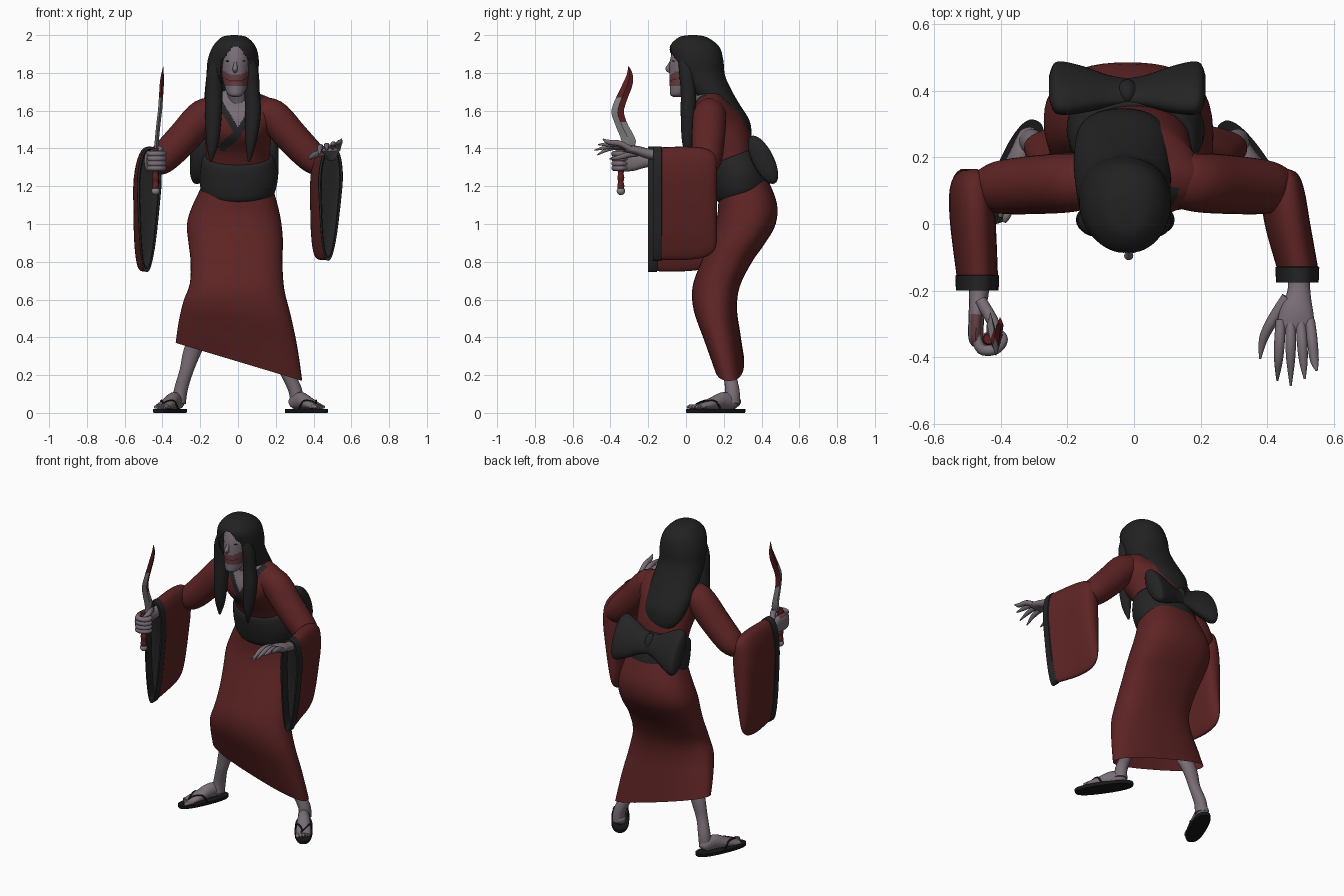
import bpy, bmesh, math
from mathutils import Vector, Matrix

def mat(name, r, g, b):
    m = bpy.data.materials.new(name)
    m.diffuse_color = (r, g, b, 1)
    return m

RED = mat("red cloth", .112, .0175, .0175)
BLACK = mat("black cloth", .0175, .0175, .018)
HAIR = mat("black hair", .0155, .0155, .0155)
SKIN = mat("pale skin", .19, .155, .18)
BLOOD = mat("dark blood", .11, .014, .014)
STAIN = mat("stained skin", .13, .05, .055)
STEEL = mat("steel", .23, .22, .23)
SOLE = mat("sandal black", .009, .009, .01)

def smooth(rows, n):
    """Catmull-Rom through rows of numbers."""
    out = []
    for i in range(len(rows) - 1):
        p0, p1, p2, p3 = rows[max(i-1, 0)], rows[i], rows[i+1], rows[min(i+2, len(rows)-1)]
        for k in range(n):
            t = k / n
            out.append([.5*(2*b + (c-a)*t + (2*a-5*b+4*c-d)*t*t + (3*b-a-3*c+d)*t**3)
                        for a, b, c, d in zip(p0, p1, p2, p3)])
    return out + [list(rows[-1])]

def skin(name, rings, mats, rule=None, cap=(True, True), drop=None, xf=None, angle=50):
    """Join rings of points into one surface."""
    bm = bmesh.new()
    vs = [[bm.verts.new(p) for p in r] for r in rings]
    n = len(vs[0])
    for a, b in zip(vs, vs[1:]):
        for i in range(n):
            bm.faces.new((a[i], a[(i+1) % n], b[(i+1) % n], b[i]))
    if cap[0]: bm.faces.new(vs[0])
    if cap[1]: bm.faces.new(vs[-1])
    bmesh.ops.recalc_face_normals(bm, faces=bm.faces)
    if drop:
        dead = [f for f in bm.faces if drop(f.calc_center_median(), f.normal)]
        bmesh.ops.delete(bm, geom=dead, context='FACES')
    for f in bm.faces:
        f.smooth = True
        if rule: f.material_index = rule(f.calc_center_median(), f.normal)
    for e in bm.edges:
        if len(e.link_faces) == 2 and e.calc_face_angle(0) > math.radians(angle):
            e.smooth = False
    if xf: bm.transform(xf)
    me = bpy.data.meshes.new(name)
    bm.to_mesh(me); bm.free()
    for m in (mats if isinstance(mats, list) else [mats]): me.materials.append(m)
    ob = bpy.data.objects.new(name, me)
    bpy.context.collection.objects.link(ob)
    return ob

def loft(name, rows, ring, mats, n=4, seg=32, **kw):
    rows = smooth(rows, n)
    return skin(name, [[ring(r, 2*math.pi*i/seg) for i in range(seg)] for r in rows], mats, **kw)

def pw(v, e): return math.copysign(abs(v)**e, v)

def flat(e=1.0):
    """Horizontal ring: cx, cy, rx, ry, z, slope x, slope y."""
    def f(r, a):
        x, y = r[2]*pw(math.cos(a), e), r[3]*pw(math.sin(a), e)
        return (r[0]+x, r[1]+y, r[4]+r[5]*x+r[6]*y)
    return f

def tube(name, rows, mats, n=5, seg=16, ref=(0, 0, 1), **kw):
    """Tube along a path; rows are x, y, z, side radius, other radius."""
    rows = smooth([tuple(r) if len(r) == 5 else (*r, r[3]) for r in rows], n)
    pts = [Vector(r[:3]) for r in rows]
    rings = []
    for i, r in enumerate(rows):
        t = (pts[min(i+1, len(pts)-1)] - pts[max(i-1, 0)]).normalized()
        s = t.cross(Vector(ref)).normalized()
        u = s.cross(t)
        rings.append([pts[i] + s*r[3]*math.cos(a) + u*r[4]*math.sin(a)
                      for a in (2*math.pi*k/seg for k in range(seg))])
    return skin(name, rings, mats, **kw)

def ball(name, c, rad, m):
    rows = [(c[0], c[1], rad[0]*math.cos(t), rad[1]*math.cos(t), c[2]+rad[2]*math.sin(t), 0, 0)
            for t in (math.radians(d) for d in range(-84, 85, 14))]
    return loft(name, rows, flat(), m, n=1, seg=20)

# skirt with slanted hem
loft("skirt", [(0, .295, .17, .125, 1.24, 0, .2), (-.015, .325, .225, .155, 1.1, 0, .1),
     (-.02, .315, .25, .16, 1.0, 0, 0), (-.012, .27, .25, .15, .9, 0, 0),
     (-.008, .215, .243, .135, .8, 0, 0), (-.005, .16, .25, .125, .67, -.06, 0),
     (-.005, .155, .285, .115, .55, -.13, 0), (0, .19, .315, .098, .41, -.21, 0),
     (.005, .228, .335, .08, .27, -.3, 0)], flat(.82), RED, seg=48, cap=(True, False))

# torso with open neckline and black collar
def neckline(c, nrm):
    if nrm.y > .1 or c.y > .11: return 0
    v = c.z - 1.51 - 1.7*abs(c.x)
    if v > 0: return 2
    if v > -.065: return 1
    d = (c.z - 1.48) - .9*c.x
    return 1 if -.13 < c.x < .02 and abs(d) < .03 else 0
loft("robe_top", [(0, .265, .165, .10, 1.28, 0, .35), (0, .225, .172, .12, 1.41, 0, .35),
     (0, .17, .185, .14, 1.51, 0, .35), (.005, .14, .205, .12, 1.58, 0, .3),
     (.01, .125, .19, .085, 1.645, 0, .25), (0, .115, .11, .065, 1.69, 0, .2),
     (0, .11, .06, .055, 1.71, 0, .1)], flat(.95), [RED, BLACK, SKIN], rule=neckline, n=16, seg=200)

# wide sash and bow
loft("sash", [(0, .30, .17, .115, 1.155, 0, .32), (0, .30, .195, .138, 1.17, 0, .32),
     (.005, .28, .207, .14, 1.255, 0, .35), (0, .25, .19, .122, 1.345, 0, .38),
     (0, .25, .17, .102, 1.36, 0, .38)], flat(.95), BLACK, n=3, seg=48)
for side, reach in (("left", -.235), ("right", .235)):
    loft(side + "_bow_loop", [(-.02 + reach*f, .395 + .015*f, 1.34, ry, rz) for f, ry, rz in
         ((0, .035, .055), (.25, .04, .07), (.55, .055, .105), (.82, .062, .128), (.94, .055, .115), (1, .02, .07))],
         lambda r, a: (r[0], r[1] + r[3]*math.cos(a) - .4*r[4]*math.sin(a), r[2] + r[4]*math.sin(a)), BLACK)
ball("bow_knot", (-.02, .39, 1.34), (.035, .045, .065), BLACK)

# arms and hanging sleeves
def sleeve_ring(r, a):
    y, cx, hw, zt, zb, lean = r
    s = pw(math.sin(a), .6)
    t = (s + 1)/2
    return (cx + lean*(1-t) + hw*(.5 + .5*min(1, t*1.4))*pw(math.cos(a), .8), y, zb + (zt-zb)*t)
for side, sx, bot, x0, x1, cuff in (("left", -1, .75, -.477, -.465, -.155), ("right", 1, .81, .458, .495, -.13)):
    tube(side + "_upper_arm", [(sx*.10, .13, 1.585, .07), (sx*.18, .125, 1.575, .088), (sx*.29, .118, 1.455, .088),
         (sx*.40, .11, 1.345, .08), (sx*.46, .10, 1.32, .06)], RED, seg=24, ref=(0, 1, 0))
    loft(side + "_sleeve", [(.165, x0, .012, 1.33, bot+.1, -.04), (.15, x0, .045, 1.37, bot+.05, -.04),
         (.10, x0, .066, 1.40, bot+.015, -.04), (0, (x0*2+x1)/3, .07, 1.41, bot, -.035),
         (cuff, x1, .064, 1.405, bot, -.018)], sleeve_ring, RED, seg=40, cap=(True, False))
    loft(side + "_cuff", [(cuff+.005, x1, .06, 1.40, bot+.005, -.018), (cuff, x1, .068, 1.41, bot-.005, -.018),
         (cuff-.045, x1, .066, 1.41, bot-.005, -.018), (cuff-.045, x1, .054, 1.395, bot+.012, -.018),
         (cuff+.01, x1, .05, 1.39, bot+.02, -.018)], sleeve_ring, BLACK, n=1, seg=40)

# open clawed hand
tube("right_palm", [(.49, -.08, 1.36, .035, .03), (.495, -.19, 1.37, .033, .027), (.488, -.26, 1.39, .05, .024),
     (.485, -.31, 1.395, .056, .018), (.485, -.325, 1.395, .045, .01)], SKIN)
for i, (bx, tx, ty, tz) in enumerate(((.44, .43, -.47, 1.365), (.47, .47, -.485, 1.39),
                                      (.50, .512, -.465, 1.42), (.528, .548, -.44, 1.45))):
    tube(f"right_finger_{i+1}", [(bx, -.29, 1.395, .015), ((bx*2+tx)/3, -.35, 1.408+.006*i, .016),
         ((bx+tx*2)/3, -.41, 1.398+.012*i, .013), (tx, ty, tz, .003)], SKIN, seg=10)
tube("right_thumb", [(.46, -.22, 1.38, .018), (.415, -.29, 1.37, .017), (.388, -.345, 1.355, .013),
     (.378, -.405, 1.345, .003)], SKIN, seg=10)

# gripping hand, stained on top
tube("left_palm", [(-.465, -.08, 1.34, .035), (-.465, -.2, 1.335, .03, .034), (-.472, -.27, 1.335, .024, .052),
     (-.475, -.34, 1.333, .022, .056), (-.472, -.365, 1.333, .012, .045)], [SKIN, STAIN],
     rule=lambda c, n: int(c.y < -.265 and n.z > .3))
for i, z in enumerate((1.372, 1.346, 1.320, 1.296)):
    tube(f"left_finger_{i+1}", [(-.475, -.33, z, .014), (-.458, -.375, z, .016), (-.415, -.375, z, .016),
         (-.393, -.345, z, .015), (-.412, -.315, z, .009)], SKIN, seg=10)
tube("left_thumb", [(-.46, -.23, 1.37, .018), (-.425, -.29, 1.395, .018), (-.41, -.335, 1.395, .015),
     (-.42, -.37, 1.385, .006)], SKIN, seg=10)

# curved dagger
tube("dagger_grip", [(-.436, -.345, 1.18 + .022*i, .019 if i % 2 else .015) for i in range(11)],
     BLOOD, n=3, seg=14, ref=(0, 1, 0))
ball("dagger_pommel", (-.436, -.345, 1.175), (.022, .022, .022), STEEL)
loft("dagger_blade", [(-.432, -.32, .028, 1.39), (-.43, -.303, .038, 1.44), (-.42, -.347, .033, 1.54),
     (-.412, -.36, .033, 1.61), (-.404, -.313, .028, 1.73), (-.400, -.298, .016, 1.79), (-.395, -.304, .002, 1.835)],
     lambda r, a: (r[0] + .011*math.sin(a)*min(1, r[2]*40), r[1] + r[2]*math.cos(a), r[3]), [STEEL, BLOOD],
     rule=lambda c, n: int(c.z > 1.66 or (n.y > 0 and c.z > 1.53)), seg=4, angle=30)

# neck and head
tube("neck", [(0, .12, 1.56, .075, .06), (0, .10, 1.64, .06, .055), (-.01, .06, 1.72, .05, .05),
     (-.012, .045, 1.78, .05, .05)], SKIN, ref=(0, 1, 0), seg=24)
loft("head", [(-.012, -.045, .012, .02, 1.672, 0, 0), (-.012, -.038, .04, .045, 1.685, 0, 0),
     (-.012, -.008, .06, .078, 1.73, 0, 0), (-.012, .03, .078, .118, 1.80, 0, 0),
     (-.012, .04, .083, .122, 1.88, 0, 0), (-.012, .05, .07, .1, 1.95, 0, 0), (-.012, .05, .02, .03, 1.985, 0, 0)],
     flat(), [SKIN, STAIN, BLOOD], n=10, seg=64,
     rule=lambda c, n: 0 if c.y > .03 else 2 if abs(c.z - 1.757 - 4*(c.x+.012)**2) < .003
     else 1 if 1.728 < c.z < 1.79 + 5*(c.x+.012)**2 else 0)
tube("nose", [(-.013, -.074, 1.87, .006), (-.014, -.088, 1.84, .010), (-.016, -.095, 1.82, .014),
     (-.015, -.082, 1.807, .009)], SKIN, ref=(0, 1, 0), seg=12)
for side, sx in (("left", -1), ("right", 1)):
    ball(side + "_eye", (-.013 + sx*.036, -.066, 1.862), (.018, .008, .0035), SOLE)

# long hair, open around the face
def face_gap(c, n):
    return c.y < .12 and n.y < -.1 and 1.6 < c.z < 1.94 and abs(c.x+.012) < min(.08, .015 + .8*(1.94-c.z))
loft("hair", [(-.02, .035, .015, .02, 2.0, 0, 0), (-.02, .037, .068, .075, 1.988, 0, 0),
     (-.02, .045, .113, .13, 1.94, 0, 0), (-.025, .06, .135, .137, 1.87, 0, 0), (-.03, .078, .137, .128, 1.79, 0, 0),
     (-.032, .115, .142, .12, 1.72, 0, 0), (-.035, .175, .145, .105, 1.64, 0, 0),
     (-.035, .245, .14, .09, 1.55, 0, 0), (-.035, .285, .12, .062, 1.48, 0, 0),
     (-.035, .305, .075, .036, 1.43, 0, 0), (-.035, .31, .02, .012, 1.41, 0, 0)],
     flat(.93), HAIR, n=8, seg=96, drop=face_gap)
for side, path in (("left", ((-.06, -.025, 1.93, .025, .02), (-.118, 0, 1.82, .04, .038), (-.127, .012, 1.7, .045, .04),
                             (-.13, .012, 1.58, .044, .04), (-.135, .01, 1.43, .032, .03), (-.145, .02, 1.33, .006, .006))),
                   ("right", ((.03, -.025, 1.93, .025, .02), (.07, 0, 1.82, .035, .038), (.075, .012, 1.7, .04, .04),
                              (.079, .012, 1.58, .042, .04), (.068, .01, 1.43, .028, .03), (.058, .02, 1.33, .006, .006)))):
    tube(side + "_hair_lock", path, HAIR, ref=(0, 1, 0), seg=20)

# legs, feet and sandals
for side, sx, cx, ang, ry, kx, ky in (("left", -1, -.36, -24, .168, .232, .218), ("right", 1, .362, 34, .178, .205, .195)):
    tube(side + "_leg", [(sx*.312, .245, .05, .036, .042), (sx*.303, .245, .12, .036, .038),
         (sx*(.13+.62*kx), .228, .22, .036, .032), (sx*kx, ky, .35, .048, .038), (sx*.13, .16, .56, .05)],
         SKIN, ref=(0, 1, 0), seg=20)
    xf = Matrix.Translation((cx, .157, 0)) @ Matrix.Rotation(math.radians(ang), 4, 'Z')
    loft(side + "_sandal", [(0, 0, a, b, z, 0, 0) for a, b, z in
         ((.05, ry-.002, 0), (.053, ry, .005), (.053, ry, .02))], flat(.8), SOLE, n=1, seg=40, xf=xf)
    tube(side + "_foot", [(0, .135, .045, .015, .015), (0, .115, .055, .034, .036), (0, .05, .065, .036, .045),
         (0, -.02, .05, .042, .032), (0, -.08, .037, .045, .02), (0, -.115, .032, .042, .013)], SKIN, seg=20, xf=xf)
    for i in range(5):
        x = sx*(-.034 + .0175*i)
        y = -.15 + .009*i
        tube(f"{side}_toe_{i+1}", [(x, -.09, .032, .011), (x, y+.02, .033, .012 - .001*i), (x, y, .029, .006)],
             SKIN, seg=8, xf=xf)
    for s in (-1, 1):
        tube(f"{side}_strap_{'inner' if s*sx < 0 else 'outer'}", [(s*.047, .0, .02, .005), (s*.038, -.03, .063, .005),
             (s*.012, -.075, .06, .005), (-sx*.012, -.11, .046, .004)], SOLE, seg=8, xf=xf)
